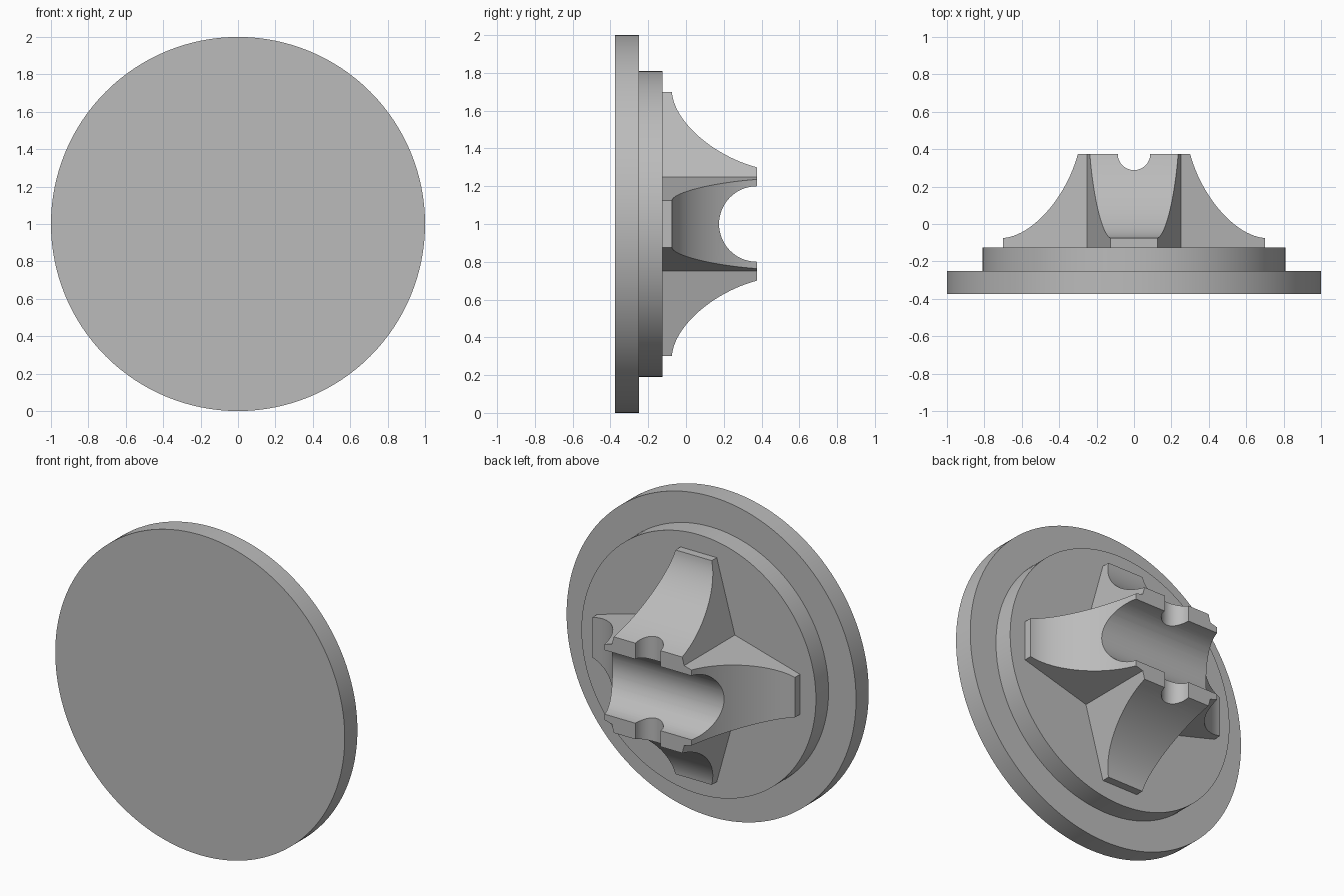
import bpy, bmesh, math
from mathutils import Vector, Matrix

if "Cube" in bpy.data.objects:
    bpy.data.objects.remove(bpy.data.objects["Cube"])

grey = bpy.data.materials.new("plain grey")
grey.diffuse_color = (0.5, 0.5, 0.5, 1)
grey.use_nodes = True
grey.node_tree.nodes["Principled BSDF"].inputs["Base Color"].default_value = grey.diffuse_color


def finish(obj):
    obj.data.materials.clear()
    obj.data.materials.append(grey)
    bpy.ops.object.select_all(action='DESELECT')
    obj.select_set(True)
    bpy.context.view_layer.objects.active = obj
    bpy.ops.object.shade_smooth_by_angle(angle=math.radians(25))


def cylinder(name, radius, depth, loc, rot, sides=96):
    bpy.ops.mesh.primitive_cylinder_add(vertices=sides, radius=radius, depth=depth,
                                        location=loc, rotation=rot)
    obj = bpy.context.object
    obj.name = name
    return obj


# Two stacked discs facing the front
facing = (math.pi / 2, 0, 0)
finish(cylinder("front_disc", 1.0, 0.125, (0, -0.3125, 1), facing, 128))
finish(cylinder("rear_disc", 0.81, 0.125, (0, -0.1875, 1), facing, 128))

# Cross-shaped hub: four tapering arms with concave backs
BASE, TOP, INNER, OUTER = -0.125, 0.375, 0.25, 0.70


def half_width(r):
    return 0.25 - 0.125 * (r - INNER) / (OUTER - INNER)


def bezier(p, t):
    s = 1 - t
    return s**3 * p[0] + 3*s*s*t * p[1] + 3*s*t*t * p[2] + t**3 * p[3]


ctrl = [Vector(c) for c in ((0.30, TOP), (0.362, 0.143), (0.543, -0.064), (OUTER, -0.075))]
profile = [Vector((INNER, TOP))] + [bezier(ctrl, i / 24) for i in range(25)]

bm = bmesh.new()
for k in range(4):
    turn = Matrix.Rotation(k * math.pi / 2, 3, 'Y')
    rings = []
    for r, y in profile:
        w = half_width(r)
        rings.append([bm.verts.new(turn @ Vector(c)) for c in
                      ((-w, BASE, r), (w, BASE, r), (w, y, r), (-w, y, r))])
    for a, b in zip(rings, rings[1:]):
        for i in range(4):
            j = (i + 1) % 4
            bm.faces.new((a[i], a[j], b[j], b[i]))
    bm.faces.new(rings[-1])
# Square centre joining the arms
for y in (BASE, TOP):
    bm.faces.new([bm.verts.new((x, y, z)) for x, z in
                  ((-.25, -.25), (.25, -.25), (.25, .25), (-.25, .25))])
bmesh.ops.remove_doubles(bm, verts=bm.verts, dist=1e-5)
bmesh.ops.recalc_face_normals(bm, faces=bm.faces)
mesh = bpy.data.meshes.new("cross_hub")
bm.to_mesh(mesh)
bm.free()
hub = bpy.data.objects.new("cross_hub", mesh)
hub.location = (0, 0, 1)
bpy.context.collection.objects.link(hub)

# Wide saddle groove across, small groove crossing it
cutters = [cylinder("wide_groove_cutter", 0.20, 2, (0, TOP, 1), (0, math.pi / 2, 0), 64),
           cylinder("small_groove_cutter", 0.087, 2, (0, TOP, 1), (0, 0, 0), 48)]
for cutter in cutters:
    mod = hub.modifiers.new(cutter.name, 'BOOLEAN')
    mod.operation, mod.solver, mod.object = 'DIFFERENCE', 'EXACT', cutter
    bpy.context.view_layer.objects.active = hub
    bpy.ops.object.modifier_apply(modifier=mod.name)
for cutter in cutters:
    bpy.data.objects.remove(cutter)
finish(hub)
